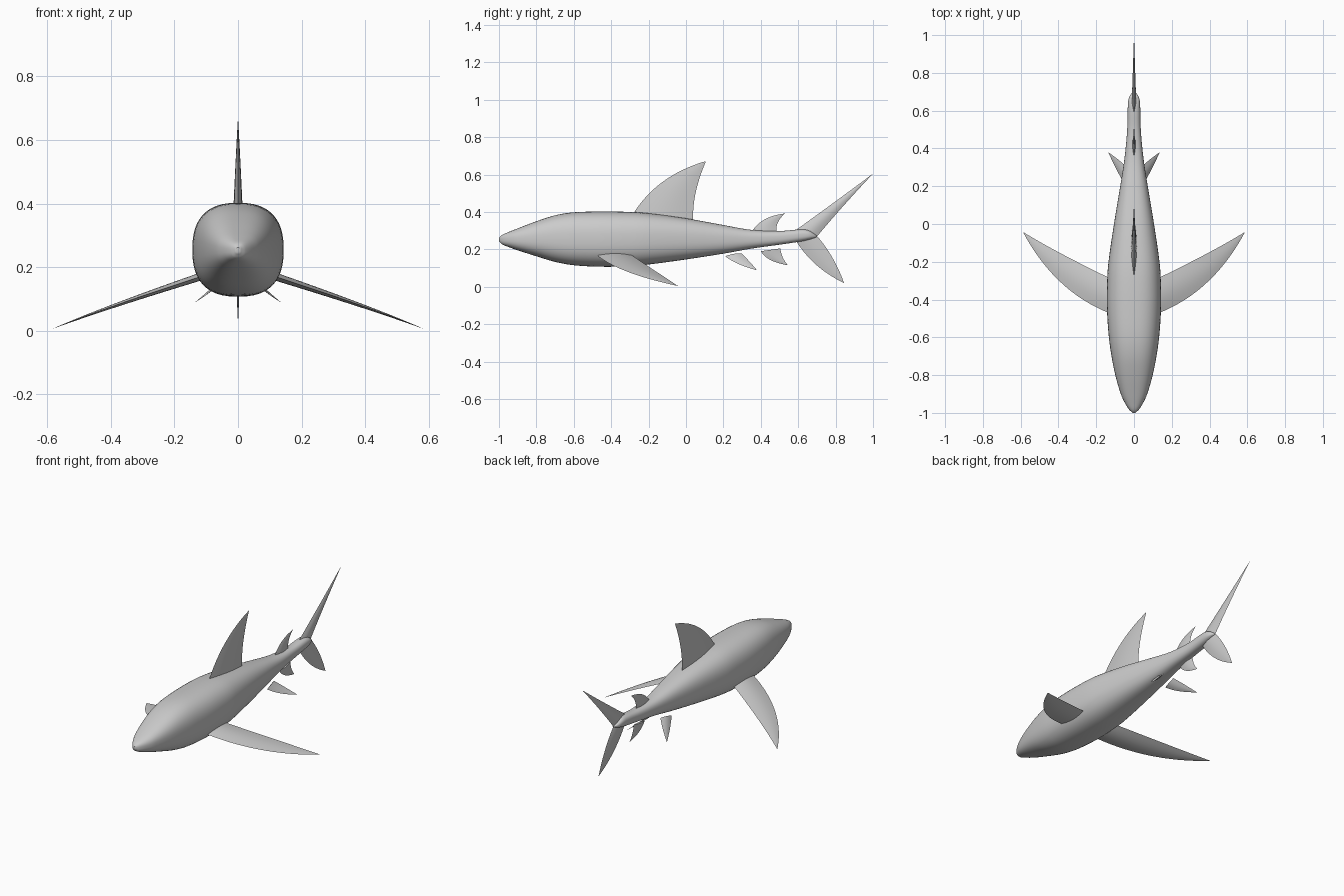
import bpy, bmesh, math
from mathutils import Vector

if "Cube" in bpy.data.objects:
    bpy.data.objects.remove(bpy.data.objects["Cube"])


def finish(name, bm):
    bmesh.ops.recalc_face_normals(bm, faces=bm.faces[:])
    me = bpy.data.meshes.new(name)
    bm.to_mesh(me)
    bm.free()
    ob = bpy.data.objects.new(name, me)
    bpy.context.collection.objects.link(ob)
    bpy.ops.object.select_all(action='DESELECT')
    bpy.context.view_layer.objects.active = ob
    ob.select_set(True)
    bpy.ops.object.shade_smooth_by_angle(angle=math.radians(40))
    return ob


def loft(bm, rings):
    rows = [[bm.verts.new(p) for p in r] for r in rings]
    n = len(rows[0])
    for a, b in zip(rows, rows[1:]):
        for i in range(n):
            j = (i + 1) % n
            bm.faces.new((a[i], a[j], b[j], b[i]))
    bm.faces.new(rows[0])
    bm.faces.new(rows[-1][::-1])


def catmull(pts, steps):
    out = []
    for i in range(len(pts) - 1):
        p1, p2 = Vector(pts[i]), Vector(pts[i + 1])
        p0 = Vector(pts[max(i - 1, 0)])
        p3 = Vector(pts[min(i + 2, len(pts) - 1)])
        # tangents scaled for uneven spacing along the first coordinate
        h = p2[0] - p1[0]
        m1 = (p2 - p0) * (h / (p2[0] - p0[0]))
        m2 = (p3 - p1) * (h / (p3[0] - p1[0]))
        for k in range(steps):
            t = k / steps
            out.append(p1 * (2*t**3 - 3*t*t + 1) + m1 * (t**3 - 2*t*t + t)
                       + p2 * (3*t*t - 2*t**3) + m2 * (t**3 - t*t))
    out.append(Vector(pts[-1]))
    return out


def arc(p, t):
    # quadratic curve through root, middle and tip
    a, m, b = (Vector(q) for q in p)
    c = 2 * m - (a + b) / 2
    return a * (1 - t)**2 + c * 2 * t * (1 - t) + b * t * t


def fin(name, lead, trail, half, mirror=False):
    """Lens-section fin lofted between a leading and a trailing edge."""
    normal = (Vector(trail[0]) - Vector(lead[0])).cross(
        Vector(lead[2]) - Vector(lead[0])).normalized()
    rings, n, rows = [], 10, 16
    for r in range(rows + 1):
        t = r / rows * 0.995
        a, b = arc(lead, t), arc(trail, t)
        th = half * (1 - t)
        up = [a.lerp(b, i / n) + normal * th * math.sin(math.pi * i / n) for i in range(n + 1)]
        down = [a.lerp(b, i / n) - normal * th * math.sin(math.pi * i / n) for i in range(n - 1, 0, -1)]
        rings.append(up + down)
    bm = bmesh.new()
    loft(bm, rings)
    ob = finish(name, bm)
    if mirror:
        ob.modifiers.new("Mirror", 'MIRROR')
    return ob


def flat(pts):
    return [(0, y, z) for y, z in pts]


# Body: y, top z, bottom z, half width
stations = [
    (-1.0, .262, .245, .006), (-.985, .276, .228, .024), (-.95, .292, .213, .047),
    (-.9, .312, .195, .070), (-.8, .350, .163, .099), (-.7, .382, .133, .119),
    (-.6, .398, .115, .133), (-.45, .402, .107, .143), (-.3, .400, .110, .142),
    (-.2, .393, .119, .135), (0, .366, .146, .106), (.2, .330, .177, .073),
    (.35, .304, .204, .050), (.5, .298, .225, .036), (.62, .307, .243, .033),
    (.66, .300, .252, .029), (.69, .280, .262, .015), (.70, .272, .267, .003)]
rings = []
for y, top, bot, w in catmull(stations, 4):
    ring = []
    for i in range(48):
        c, s = math.cos(i * math.tau / 48), math.sin(i * math.tau / 48)
        ring.append((w * math.copysign(abs(c)**0.8, c), y,
                     (top + bot) / 2 + (top - bot) / 2 * math.copysign(abs(s)**0.8, s)))
    rings.append(ring)
bm = bmesh.new()
loft(bm, rings)
finish("body", bm)

# Fins on the centre line
fin("dorsal_fin", flat([(-.30, .36), (-.135, .553), (.107, .672)]),
    flat([(.04, .34), (.05, .495), (.107, .672)]), .016)
fin("second_dorsal_fin", flat([(.355, .30), (.425, .362), (.53, .392)]),
    flat([(.485, .295), (.492, .345), (.53, .392)]), .008)
fin("anal_fin", flat([(.40, .19), (.452, .143), (.545, .115)]),
    flat([(.505, .205), (.517, .158), (.545, .115)]), .008)
fin("tail_upper_lobe", flat([(.59, .305), (.80, .457), (1.0, .605)]),
    flat([(.70, .268), (.835, .425), (1.0, .605)]), .012)
fin("tail_lower_lobe", flat([(.59, .242), (.70, .114), (.845, .02)]),
    flat([(.70, .272), (.783, .155), (.845, .02)]), .010)

# Paired fins
fin("pectoral_fins", [(.08, -.49, .182), (.37, -.325, .085), (.588, -.042, .004)],
    [(.08, -.31, .182), (.37, -.165, .085), (.588, -.042, .004)], .013, True)
fin("pelvic_fins", [(.05, .21, .163), (.088, .28, .122), (.137, .38, .088)],
    [(.035, .297, .178), (.080, .338, .136), (.137, .38, .088)], .007, True)
